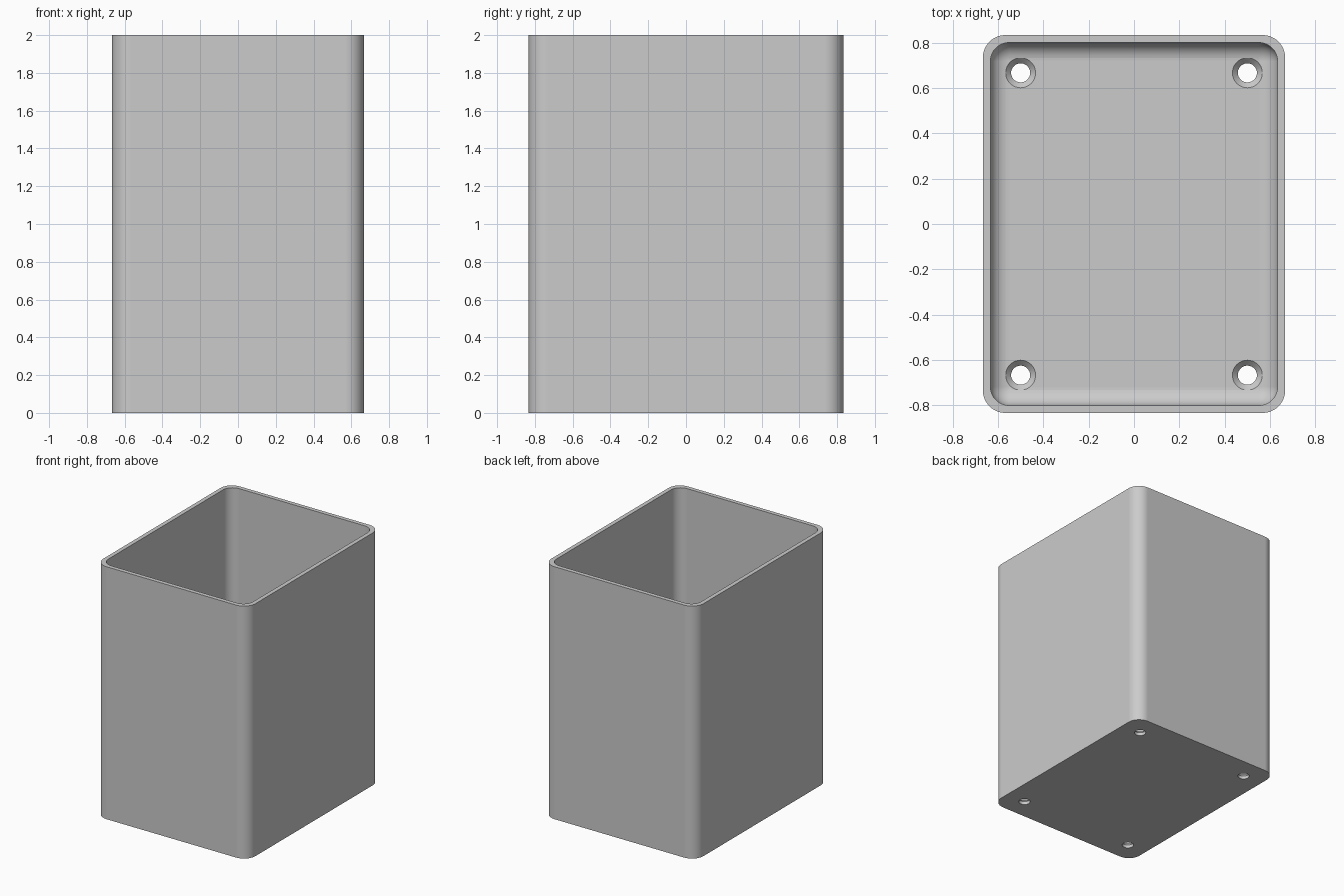
import bpy, bmesh
from math import sin, cos, pi

if "Cube" in bpy.data.objects:
    bpy.data.objects.remove(bpy.data.objects["Cube"])

HX, HY, H = 2 / 3, 5 / 6, 2.0      # half width, half depth, height
WALL, FLOOR = 1 / 30, 0.05         # shell thickness
R_OUT, R_IN, FILLET = 0.1, 0.083, 0.08
SEG = 10

grey = bpy.data.materials.new("light_grey")
grey.use_nodes = True
grey.diffuse_color = (0.6, 0.6, 0.6, 1)
grey.node_tree.nodes["Principled BSDF"].inputs["Base Color"].default_value = grey.diffuse_color


def rounded_ring(bm, hx, hy, r, z):
    """Ring of vertices around a rounded rectangle."""
    ring = []
    for q, (sx, sy) in enumerate([(1, 1), (-1, 1), (-1, -1), (1, -1)]):
        for i in range(SEG + 1):
            a = (q + i / SEG) * pi / 2
            ring.append(bm.verts.new((sx * (hx - r) + r * cos(a), sy * (hy - r) + r * sin(a), z)))
    return ring


def finish(bm, name):
    bmesh.ops.recalc_face_normals(bm, faces=bm.faces)
    mesh = bpy.data.meshes.new(name)
    bm.to_mesh(mesh)
    bm.free()
    mesh.materials.append(grey)
    obj = bpy.data.objects.new(name, mesh)
    bpy.context.collection.objects.link(obj)
    return obj


# Open box: outer wall, rim, inner wall and filleted floor
bm = bmesh.new()
rings = [rounded_ring(bm, HX, HY, R_OUT, 0),
         rounded_ring(bm, HX, HY, R_OUT, H),
         rounded_ring(bm, HX - WALL, HY - WALL, R_IN, H)]
for i in range(SEG + 1):
    a = i / SEG * pi / 2
    inset = FILLET * (1 - cos(a))
    rings.append(rounded_ring(bm, HX - WALL - inset, HY - WALL - inset,
                              R_IN - inset, FLOOR + FILLET * (1 - sin(a))))
for low, high in zip(rings, rings[1:]):
    n = len(low)
    for i in range(n):
        j = (i + 1) % n
        bm.faces.new((low[i], low[j], high[j], high[i]))
bm.faces.new(rings[0])
bm.faces.new(rings[-1])
box = finish(bm, "open_box")

# Countersunk screw holes in the four floor corners
bm = bmesh.new()
profile = [(0.042, -0.1), (0.042, FLOOR - 0.025), (0.066, FLOOR), (0.066, FLOOR + 0.1)]
for sx in (-1, 1):
    for sy in (-1, 1):
        loops = [[bm.verts.new((sx * 0.5 + r * cos(k * pi / 20), sy * HY * 0.8 + r * sin(k * pi / 20), z))
                  for k in range(40)] for r, z in profile]
        for low, high in zip(loops, loops[1:]):
            for k in range(40):
                j = (k + 1) % 40
                bm.faces.new((low[k], low[j], high[j], high[k]))
        bm.faces.new(loops[0])
        bm.faces.new(loops[-1])
cutter = finish(bm, "screw_hole_cutter")
cutter.hide_render = True
cutter.hide_viewport = True

cut = box.modifiers.new("screw_holes", "BOOLEAN")
cut.operation = "DIFFERENCE"
cut.solver = "EXACT"
cut.object = cutter

# Apply the cut, then shade smooth with crisp edges
bpy.context.view_layer.objects.active = box
box.select_set(True)
bpy.ops.object.modifier_apply(modifier=cut.name)
bpy.data.objects.remove(cutter)
bpy.ops.object.shade_smooth_by_angle(angle=pi / 6)
weighted = box.modifiers.new("even_shading", "WEIGHTED_NORMAL")
weighted.keep_sharp = True
